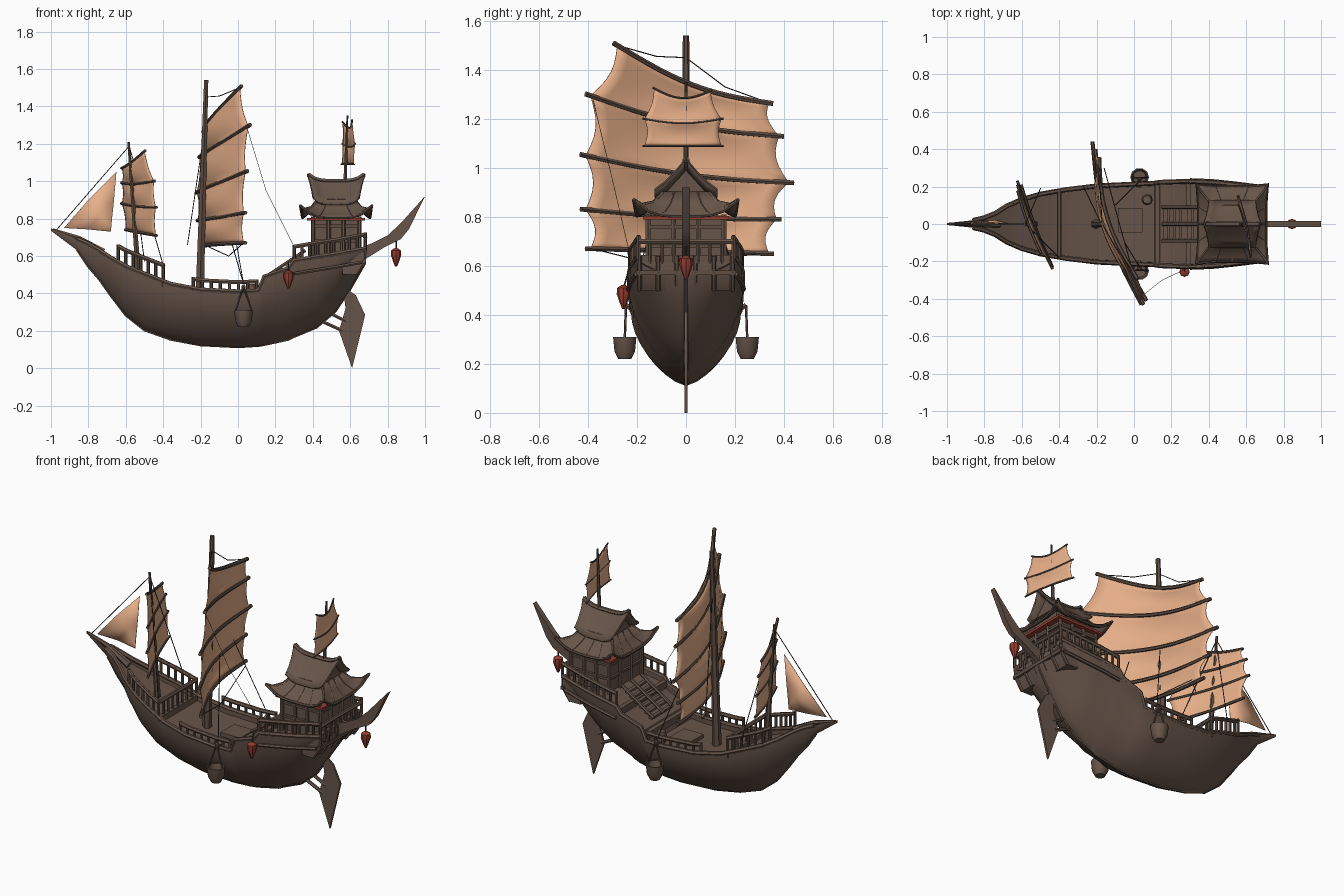
import bpy, bmesh, math
from mathutils import Vector

cube = bpy.data.objects.get("Cube")
if cube:
    bpy.data.objects.remove(cube, do_unlink=True)
made = []


def material(name, rgb):
    m = bpy.data.materials.new(name)
    m.use_nodes = True
    m.diffuse_color = (*rgb, 1)
    bsdf = m.node_tree.nodes["Principled BSDF"]
    bsdf.inputs["Base Color"].default_value = (*rgb, 1)
    bsdf.inputs["Roughness"].default_value = 0.8
    return m


WOOD = material("brown wood", (0.135, 0.09, 0.067))
DARK = material("dark wood", (0.115, 0.076, 0.057))
SAIL = material("tan canvas", (0.8, 0.43, 0.25))
RED = material("dull red", (0.3, 0.045, 0.03))
ROPE = material("dark rope", (0.05, 0.04, 0.034))


def add(name, mesh, mat):
    mesh.materials.clear()
    mesh.materials.append(mat)
    ob = bpy.data.objects.new(name, mesh)
    bpy.context.collection.objects.link(ob)
    made.append(ob)
    return ob


def loft(name, rows, mat, closed=False, caps=False, thick=0):
    bm = bmesh.new()
    vs = [[bm.verts.new(p) for p in row] for row in rows]
    n = len(rows[0])
    for a, b in zip(vs, vs[1:]):
        for i in range(n if closed else n - 1):
            j = (i + 1) % n
            bm.faces.new((a[i], a[j], b[j], b[i]))
    if caps:
        bm.faces.new(vs[0])
        bm.faces.new(vs[-1])
    bmesh.ops.recalc_face_normals(bm, faces=bm.faces)
    me = bpy.data.meshes.new(name)
    bm.to_mesh(me)
    bm.free()
    ob = add(name, me, mat)
    if thick:
        mod = ob.modifiers.new("thickness", "SOLIDIFY")
        mod.thickness = thick
        mod.offset = 0
    return ob


def tubes(name, paths, r, mat, taper=1.0):
    cu = bpy.data.curves.new(name, "CURVE")
    cu.dimensions = "3D"
    cu.bevel_depth = r
    cu.bevel_resolution = 1
    cu.use_fill_caps = True
    for path in paths:
        sp = cu.splines.new("POLY")
        sp.points.add(len(path) - 1)
        for i, p in enumerate(path):
            sp.points[i].co = (*p, 1)
            sp.points[i].radius = 1 + (taper - 1) * i / (len(path) - 1)
    tmp = bpy.data.objects.new(name + " path", cu)
    me = bpy.data.meshes.new_from_object(tmp)
    bpy.data.objects.remove(tmp)
    return add(name, me, mat)


def box(name, center, size, mat):
    c, h = Vector(center), Vector(size) / 2
    ring = [(-1, -1), (1, -1), (1, 1), (-1, 1)]
    rows = [[c + Vector((x * h.x, y * h.y, z * h.z)) for x, y in ring] for z in (-1, 1)]
    return loft(name, rows, mat, True, True)


def plate(name, outline, half, mat):
    return loft(name, [[(x, y, z) for x, z in outline] for y in (-half, half)], mat, True, True)


def lathe(name, center, profile, mat, sides=10):
    c = Vector(center)
    ang = [2 * math.pi * i / sides for i in range(sides)]
    rows = [[c + Vector((r * math.cos(a), r * math.sin(a), z)) for a in ang] for r, z in profile]
    return loft(name, rows, mat, True, True)


# Hull stations: x, half width, keel height, gunwale height
STATIONS = [(-1, .005, .735, .748), (-.86, .02, .63, .69), (-.8, .035, .54, .665), (-.74, .06, .47, .63),
            (-.68, .1, .385, .59), (-.6, .135, .28, .545), (-.5, .165, .2, .505), (-.36, .19, .15, .45),
            (-.2, .21, .12, .42), (0, .22, .11, .41), (.11, .225, .117, .415), (.14, .23, .122, .49),
            (.27, .235, .15, .535), (.3, .235, .165, .575), (.42, .23, .215, .595), (.52, .22, .3, .61),
            (.6, .21, .42, .625), (.68, .2, .56, .64)]


def hull_at(x):
    for a, b in zip(STATIONS, STATIONS[1:]):
        if x <= b[0]:
            t = (x - a[0]) / (b[0] - a[0])
            return [p + (q - p) * t for p, q in zip(a[1:], b[1:])]
    return STATIONS[-1][1:]


def section(x, w, keel, top):
    ring = []
    for k in range(-8, 9):
        a = math.pi / 2 * k / 8
        ring.append((x, w * math.sin(a), keel + (top - keel) * (1 - math.cos(a)) ** 0.73))
    low = top - min(0.03, 0.3 * (top - keel))
    return ring + [(x, w * s, z) for s, z in ((.92, top), (.92, low), (-.92, low), (-.92, top))]


loft("hull", [section(*s) for s in STATIONS], WOOD, True, True)
tubes("keel", [[(x, 0, k + .004) for x, w, k, t in STATIONS[1:]]], 0.008, WOOD)


# Wales and railings follow the hull edge
def edge(x, side, up):
    w, keel, top = hull_at(x)
    return (x, side * w * 0.97, top + up)


def span(a, b, n):
    return [a + (b - a) * i / n for i in range(n + 1)]


tubes("gunwale", [[edge(s[0], d, 0) for s in STATIONS[1:]] for d in (-1, 1)], 0.013, WOOD)
tubes("stern_wale", [[(x, d * hull_at(x)[0] * 1.0, hull_at(x)[2] - .07) for x in span(.3, .66, 6)]
                     for d in (-1, 1)], 0.01, WOOD)
for name, a, b, h, n in (("bow_rail", -.64, -.4, .085, 6), ("waist_rail", -.24, .1, .05, 7),
                         ("stern_rail", .3, .68, .075, 9)):
    xs = span(a, b, n)
    tubes(name, [[edge(x, d, h) for x in xs] for d in (-1, 1)], 0.012, WOOD)
    tubes(name + "_posts", [[edge(x, d, -.01), edge(x, d, h + .01)] for x in xs for d in (-1, 1)], 0.009, DARK)
for name, x, h in (("bow_cross_rail", -.4, .085), ("stern_cross_rail", .68, .06)):
    ends = [Vector(edge(x, d, h)) for d in (-1, 1)]
    ys = span(ends[0].y, ends[1].y, 8)
    tubes(name, [ends], 0.012, WOOD)
    tubes(name + "_posts", [[(x, y, ends[0].z - h - .03), (x, y, ends[0].z)] for y in ys], 0.008, DARK)
for name, x in (("waist_beam", .125), ("bow_beam", -.4), ("poop_beam", .29)):
    box(name, (x, 0, hull_at(x)[2] - .02), (.025, hull_at(x)[0] * 1.85, .04), WOOD)

# Squared stern gallery with framed panels
plate("stern_gallery", [(.56, .5), (.63, .5), (.675, .57), (.675, .645), (.56, .62)], .195, WOOD)
box("gallery_sill", (.675, 0, .572), (.02, .41, .02), DARK)
tubes("gallery_ribs", [[(.63, y, .5), (.677, y, .57), (.677, y, .64)] for y in span(-.19, .19, 5)], .01, DARK)

# Deck stairs and fittings
for i in range(6):
    box("stair_step", (.17 + .032 * i, 0, .485 + .022 * i), (.022, .18, .012), WOOD)
tubes("stair_strings", [[(.15, y, .49), (.36, y, .63)] for y in (-.09, 0, .09)], 0.01, WOOD)
box("hatch", (-.02, .02, .39), (.13, .13, .03), WOOD)
lathe("barrel", (.07, .13, .385), [(.022, 0), (.03, .03), (.022, .065)], WOOD)

# Stern cabin
CX = .525
box("cabin", (CX, 0, .7), (.24, .29, .21), WOOD)
box("cabin_loft", (CX, 0, .86), (.2, .18, .08), WOOD)
posts = [(CX + x, y) for x in (-.125, -.04, .04, .125) for y in (-.155, .155)]
posts += [(CX + x, y) for x in (-.125, .125) for y in (-.05, .05)]
tubes("cabin_posts", [[(x, y, .59), (x, y, .81)] for x, y in posts], 0.011, WOOD)
for z in (.68, .76):
    box("cabin_beam", (CX, 0, z), (.265, .32, .014), DARK)
box("red_trim", (CX, 0, .796), (.31, .35, .014), RED)


# Flared lower roof with raised corners
def eave_ring(hx, hy, z, lift):
    ring = []
    for k in range(32):
        side, f = divmod(k, 8)
        u = f / 4 - 1
        sx, sy = ((u, -1), (1, u), (-u, 1), (-1, -u))[side]
        c = min(abs(sx), abs(sy)) ** 4
        ring.append((CX + hx * sx * (1 + lift * c), hy * sy * (1 + lift * c), z + lift * c))
    return ring


rings = [eave_ring(.1, .095, .9, 0), eave_ring(.13, .13, .85, .01),
         eave_ring(.165, .175, .815, .035), eave_ring(.18, .2, .804, .065)]
loft("lower_roof", rings, WOOD, True, False, 0.012)
tubes("lower_roof_ribs", [[r[k] for r in rings] for k in range(0, 32, 2)], 0.008, WOOD)
tubes("lower_roof_edge", [rings[-1] + rings[-1][:1]], 0.008, DARK)

# Gabled upper roof with flared ridge
rows = []
for hx, y, z in ((.12, -.125, .875), (.125, -.085, .905), (.135, -.04, .95), (.15, 0, 1.0),
                 (.135, .04, .95), (.125, .085, .905), (.12, .125, .875)):
    rows.append([(CX + hx * s, y, z + .035 * s ** 4) for s in span(-1, 1, 10)])
loft("upper_roof", rows, WOOD, thick=0.014)
tubes("upper_roof_ribs", [[r[k] for r in rows] for k in range(0, 11, 2)], 0.007, WOOD)
tubes("roof_ridge", [rows[3]], 0.014, WOOD)
gable = [(-.1, .88), (.1, .88), (0, .99)]
loft("gable_walls", [[(CX + d, y, z) for y, z in gable] for d in (-.1, .1)], WOOD, True, True)

# Curved stern spar, rudder and bow spar
plate("stern_spar", [(.62, .63), (.72, .67), (.8, .71), (.87, .775), (1, .92), (.915, .745), (.87, .69),
                     (.78, .645), (.66, .57)], .016, WOOD)
plate("rudder", [(.56, .44), (.63, .39), (.68, .285), (.61, 0), (.54, .2), (.575, .32)], .006, WOOD)
tubes("rudder_struts", [[(.45, 0, .25), (.56, 0, .2)], [(.5, 0, .29), (.58, 0, .25)]], 0.01, WOOD)
tubes("bow_spar", [[(-.72, 0, .62), (-.85, 0, .695), (-.99, 0, .742)]], 0.022, WOOD, 0.3)

# Masts
tubes("main_mast", [[(-.205, 0, .38), (-.17, 0, 1.54)]], 0.026, DARK, 0.5)
tubes("fore_mast", [[(-.53, 0, .46), (-.585, 0, 1.21)]], 0.018, DARK, 0.4)
tubes("mizzen_mast", [[(.572, 0, .98), (.585, 0, 1.35)]], 0.011, DARK, 0.5)


# Battened sails: each row is a batten, from the right edge to the left edge
def sail(name, battens, belly, puff, sag, r):
    battens = [(Vector(a), Vector(b)) for a, b in battens]

    def point(i, f, u):
        j = min(i + 1, len(battens) - 1)
        a = battens[i][0].lerp(battens[j][0], f)
        b = battens[i][1].lerp(battens[j][1], f)
        bulge, arch = math.sin(math.pi * f), math.sin(math.pi * u)
        p = a.lerp(b, u + (0.5 - u) * 0.08 * bulge)
        p.x -= (belly + puff * bulge) * arch
        p.z -= sag * arch * (1 - (i + f) / (len(battens) - 1))
        return p
    grid = [[point(i, f / 6, u) for u in span(0, 1, 14)] for i in range(len(battens) - 1) for f in range(6)]
    grid.append([point(len(battens) - 1, 0, u) for u in span(0, 1, 14)])
    loft(name, grid, SAIL, thick=0.003)
    tubes(name + "_battens", [[point(i, 0, u) for u in span(-.025, 1.025, 14)] for i in range(len(battens))],
          r, DARK)


sail("main_sail", [((.01, -.28, 1.5), (-.185, .34, 1.265)), ((.055, -.39, 1.295), (-.205, .38, 1.13)),
                   ((.04, -.41, 1.05), (-.22, .42, .94)), ((.03, -.41, .83), (-.215, .37, .79)),
                   ((.03, -.39, .67), (-.195, .34, .65))], .055, .028, .045, .011)
sail("fore_sail", [((-.5, -.15, 1.16), (-.62, .17, 1.07)), ((-.45, -.21, 1.0), (-.62, .2, .99)),
                   ((-.44, -.23, .86), (-.62, .22, .88)), ((-.44, -.22, .71), (-.6, .2, .74))],
     .01, .015, .015, .008)
sail("mizzen_sail", [((.61, -.13, 1.325), (.56, .1, 1.315)), ((.625, -.17, 1.2), (.56, .145, 1.2)),
                     ((.62, -.17, 1.09), (.555, .145, 1.09))], -.012, .012, .035, .005)
loft("jib_sail", [[(-.93, 0, .75), (-.8, .012, .9), (-.65, 0, 1.05)],
                  [(-.8, .01, .742), (-.74, .02, .82), (-.665, 0, .88)],
                  [(-.68, 0, .73), (-.678, 0, .75), (-.676, 0, .78)]], SAIL, thick=0.003)

# Rigging
tubes("rigging", [
    [(-.58, 0, 1.19), (-.97, 0, .74)], [(-.58, 0, 1.18), (-.5, .19, .57)], [(-.58, 0, 1.18), (-.4, -.18, .55)],
    [(-.17, 0, 1.45), (-.1, -.12, 1.455), (.01, -.28, 1.5)], [(-.17, 0, 1.45), (-.18, .16, 1.33), (-.185, .34, 1.265)],
    [(-.175, 0, 1.3), (-.27, .2, .66)], [(.03, -.38, .67), (-.05, -.1, .6), (-.16, .3, .65)],
    [(-.05, -.1, .9), (.03, -.23, .45)], [(-.1, .1, .9), (.03, .23, .45)]], 0.0025, ROPE)
tubes("stern_stay", [[(.05, -.38, 1.28), (.15, -.3, .95), (.3, -.23, .65)]], 0.0012, ROPE)

# Hanging baskets on both sides
for d in (-1, 1):
    c = (.03, d * .25, .22)
    lathe("basket", c, [(.028, 0), (.044, .03), (.05, .09), (.043, .09), (.035, .05)], WOOD)
    tubes("basket_davit", [[(.03, d * .2, .41), (.03, d * .245, .44)]], 0.011, WOOD)
    tubes("basket_ropes", [[(.03 + x, d * .25, .3), (.03, d * .245, .44)] for x in (-.045, .045)], 0.005, DARK)

# Red lanterns
for x, y, z in ((.27, -.255, .48), (.845, 0, .6)):
    lathe("lantern", (x, y, z), [(.006, -.055), (.014, -.035), (.028, .005), (.026, .03), (.008, .042)], RED, 8)
    tubes("lantern_cord", [[(x, y, z + .03), (x, y * .93, z + .09)]], 0.004, ROPE)

# Smooth shading with sharp edges kept
bpy.ops.object.select_all(action="DESELECT")
for ob in made:
    ob.select_set(True)
bpy.context.view_layer.objects.active = made[0]
bpy.ops.object.shade_smooth_by_angle(angle=math.radians(40))
